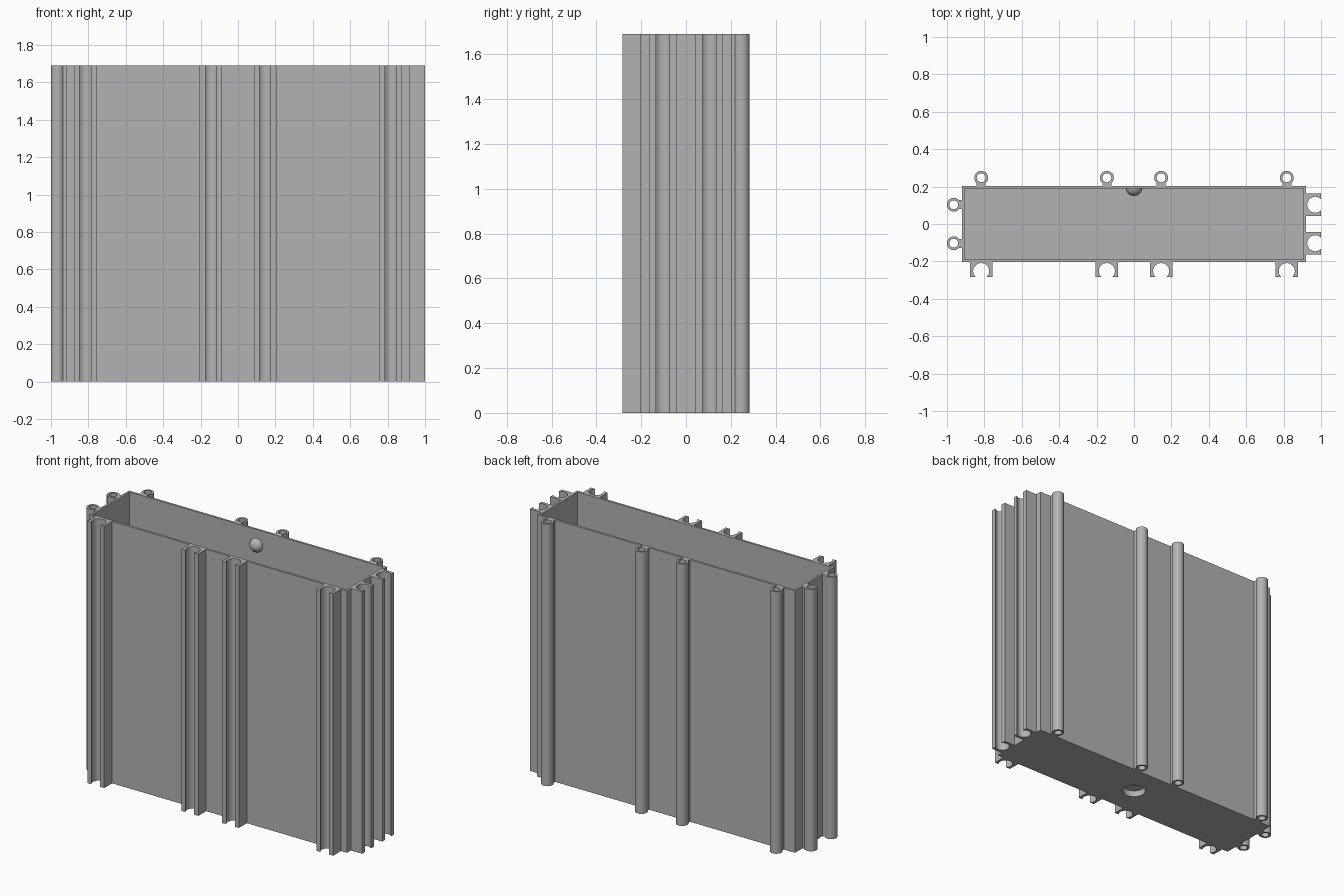
import bpy, bmesh
from math import sin, cos, asin, pi, radians
from mathutils import Matrix, Vector

if "Cube" in bpy.data.objects:
    bpy.data.objects.remove(bpy.data.objects["Cube"], do_unlink=True)

HEIGHT = 1.69
HALF_X, HALF_Y, WALL = 0.92, 0.203, 0.014
SIDE_Y = 0.103
COLUMNS = (-0.817, -0.145, 0.145, 0.817)

grey = bpy.data.materials.new("plain_grey")
grey.use_nodes = True
grey.diffuse_color = (0.45, 0.45, 0.45, 1)
grey.node_tree.nodes["Principled BSDF"].inputs["Base Color"].default_value = (0.45, 0.45, 0.45, 1)


def circle(radius, n=32, cx=0, cy=0):
    return [(cx + radius * cos(2 * pi * i / n), cy + radius * sin(2 * pi * i / n)) for i in range(n)]


def rect(hx, hy):
    return [(-hx, -hy), (hx, -hy), (hx, hy), (-hx, hy)]


def ring(bm, outline, z):
    return [bm.verts.new((x, y, z)) for x, y in outline]


def bridge(bm, a, b):
    for i in range(len(a)):
        j = (i + 1) % len(a)
        bm.faces.new((a[i], a[j], b[j], b[i]))


def finish(bm, name, matrix=Matrix()):
    bmesh.ops.recalc_face_normals(bm, faces=bm.faces)
    mesh = bpy.data.meshes.new(name)
    bm.to_mesh(mesh)
    bm.free()
    mesh.transform(matrix)
    mesh.materials.append(grey)
    obj = bpy.data.objects.new(name, mesh)
    bpy.context.collection.objects.link(obj)
    bpy.ops.object.select_all(action='DESELECT')
    obj.select_set(True)
    bpy.context.view_layer.objects.active = obj
    bpy.ops.object.shade_smooth_by_angle(angle=radians(30))
    return obj


def prism(bm, outline):
    low, high = ring(bm, outline, 0), ring(bm, outline, HEIGHT)
    bridge(bm, low, high)
    bm.faces.new(low)
    bm.faces.new(high)


# Open-topped casing with a round blind recess under the floor
bm = bmesh.new()
outer, inner = rect(HALF_X, HALF_Y), rect(HALF_X - WALL, HALF_Y - WALL)
base, rim = ring(bm, outer, 0), ring(bm, outer, HEIGHT)
lip, floor = ring(bm, inner, HEIGHT), ring(bm, inner, 0.06)
hole, roof = ring(bm, circle(0.07), 0), ring(bm, circle(0.07), 0.04)
for a, b in ((base, rim), (rim, lip), (lip, floor), (hole, roof)):
    bridge(bm, a, b)
bm.faces.new(floor)
bm.faces.new(roof)
edges = [bm.edges.get((r[i - 1], r[i])) for r in (base, hole) for i in range(len(r))]
bmesh.ops.triangle_fill(bm, edges=edges, use_beauty=True)
finish(bm, "casing")


# Hinge tube: local +y points away from the wall, wall at y = 0
def tube(name, matrix):
    bm = bmesh.new()
    centre = 0.044
    loops = [circle(r, cy=centre) for r in (0.037, 0.024)]
    o0, i0 = [ring(bm, l, 0) for l in loops]
    o1, i1 = [ring(bm, l, HEIGHT) for l in loops]
    for a, b in ((o0, o1), (o1, i1), (i1, i0), (i0, o0)):
        bridge(bm, a, b)
    finish(bm, name, matrix)
    # Short web joining the tube to the wall
    bm = bmesh.new()
    prism(bm, [(-0.024, 0), (0.024, 0), (0.024, 0.016), (-0.024, 0.016)])
    finish(bm, name + "_web", matrix)


# Snap clip: block with a round channel open on the outside
def clip(name, matrix):
    bm = bmesh.new()
    half, tip, radius, centre = 0.06, 0.08, 0.043, 0.049
    start = pi / 2 - asin(0.03 / radius)
    sweep = 2 * pi - 2 * (pi / 2 - start)
    steps = 26
    arc = [(radius * cos(start - sweep * i / steps), centre + radius * sin(start - sweep * i / steps))
           for i in range(steps + 1)]
    prism(bm, [(-half, 0), (half, 0), (half, tip), (0.03, tip)] + arc + [(-0.03, tip), (-half, tip)])
    finish(bm, name, matrix)


def place(x, y, turn):
    return Matrix.Translation((x, y, 0)) @ Matrix.Rotation(radians(turn), 4, 'Z')


# Tubes on the back and right, matching clips on the front and left
for i, x in enumerate(COLUMNS, 1):
    tube(f"back_tube_{i}", place(x, HALF_Y, 0))
    clip(f"front_clip_{i}", place(x, -HALF_Y, 180))
for i, y in enumerate((-SIDE_Y, SIDE_Y), 1):
    tube(f"right_tube_{i}", place(-HALF_X, y, 90))
    clip(f"left_clip_{i}", place(HALF_X, y, -90))

# Rounded knob on the inside of the back wall
bm = bmesh.new()
bmesh.ops.create_uvsphere(bm, u_segments=32, v_segments=16, radius=0.045)
bmesh.ops.bisect_plane(bm, geom=bm.verts[:] + bm.edges[:] + bm.faces[:], plane_co=Vector(),
                       plane_no=Vector((0, 1, 0)), clear_outer=True)
finish(bm, "inner_knob", Matrix.Translation((0, HALF_Y - 0.008, 1.59)))
